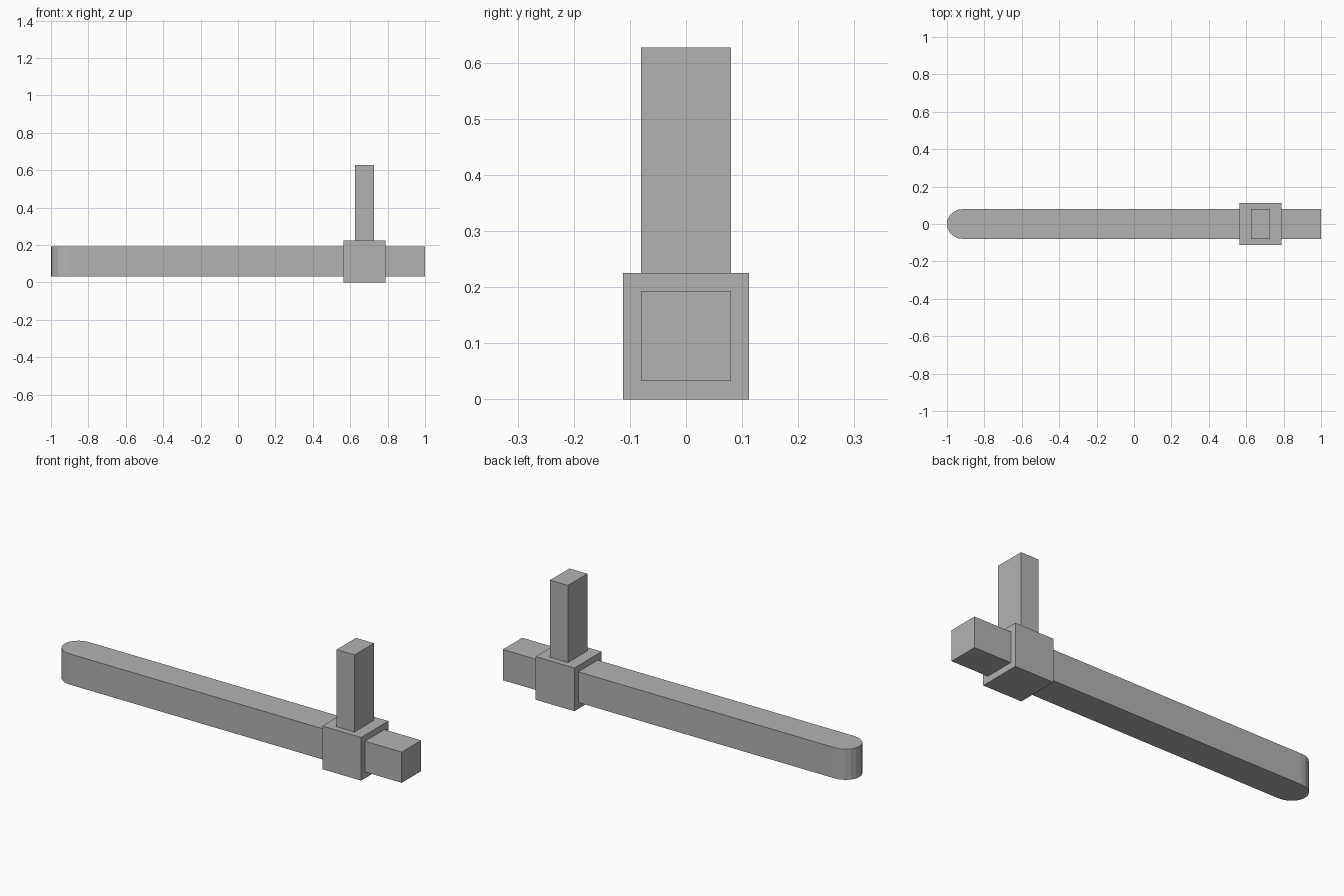
import bpy
import bmesh

default = bpy.data.objects.get("Cube")
if default:
    bpy.data.objects.remove(default, do_unlink=True)

# Single plain grey
grey = bpy.data.materials.new("plain grey")
grey.use_nodes = True
colour = (0.45, 0.45, 0.45, 1.0)
grey.diffuse_color = colour
grey.node_tree.nodes["Principled BSDF"].inputs["Base Color"].default_value = colour


def prism(name, outline, z0, z1):
    """Extrude a flat outline in x and y from z0 up to z1."""
    bm = bmesh.new()
    base = bm.faces.new([bm.verts.new((x, y, z0)) for x, y in outline])
    top = bmesh.ops.extrude_face_region(bm, geom=[base])["geom"]
    verts = [v for v in top if isinstance(v, bmesh.types.BMVert)]
    bmesh.ops.translate(bm, verts=verts, vec=(0, 0, z1 - z0))
    bmesh.ops.recalc_face_normals(bm, faces=bm.faces)
    mesh = bpy.data.meshes.new(name)
    bm.to_mesh(mesh)
    bm.free()
    mesh.materials.append(grey)
    obj = bpy.data.objects.new(name, mesh)
    bpy.context.collection.objects.link(obj)
    return obj


def rectangle(x0, x1, half_y):
    return [(x0, -half_y), (x1, -half_y), (x1, half_y), (x0, half_y)]


# Long bar: square at one end, rounded by a few flat facets at the other
round_half = [(-0.91, 0.08), (-0.938, 0.077), (-0.963, 0.066),
              (-0.985, 0.046), (-0.997, 0.024)]
bar_outline = ([(1.0, -0.08), (1.0, 0.08)] + round_half + [(-1.0, 0.0)]
               + [(x, -y) for x, y in reversed(round_half)])
prism("long_bar", bar_outline, 0.033, 0.193)

# Sliding collar around the bar
prism("collar_block", rectangle(0.565, 0.788, 0.112), 0.0, 0.225)

# Upright post on the collar
prism("upright_post", rectangle(0.625, 0.728, 0.08), 0.225, 0.627)
